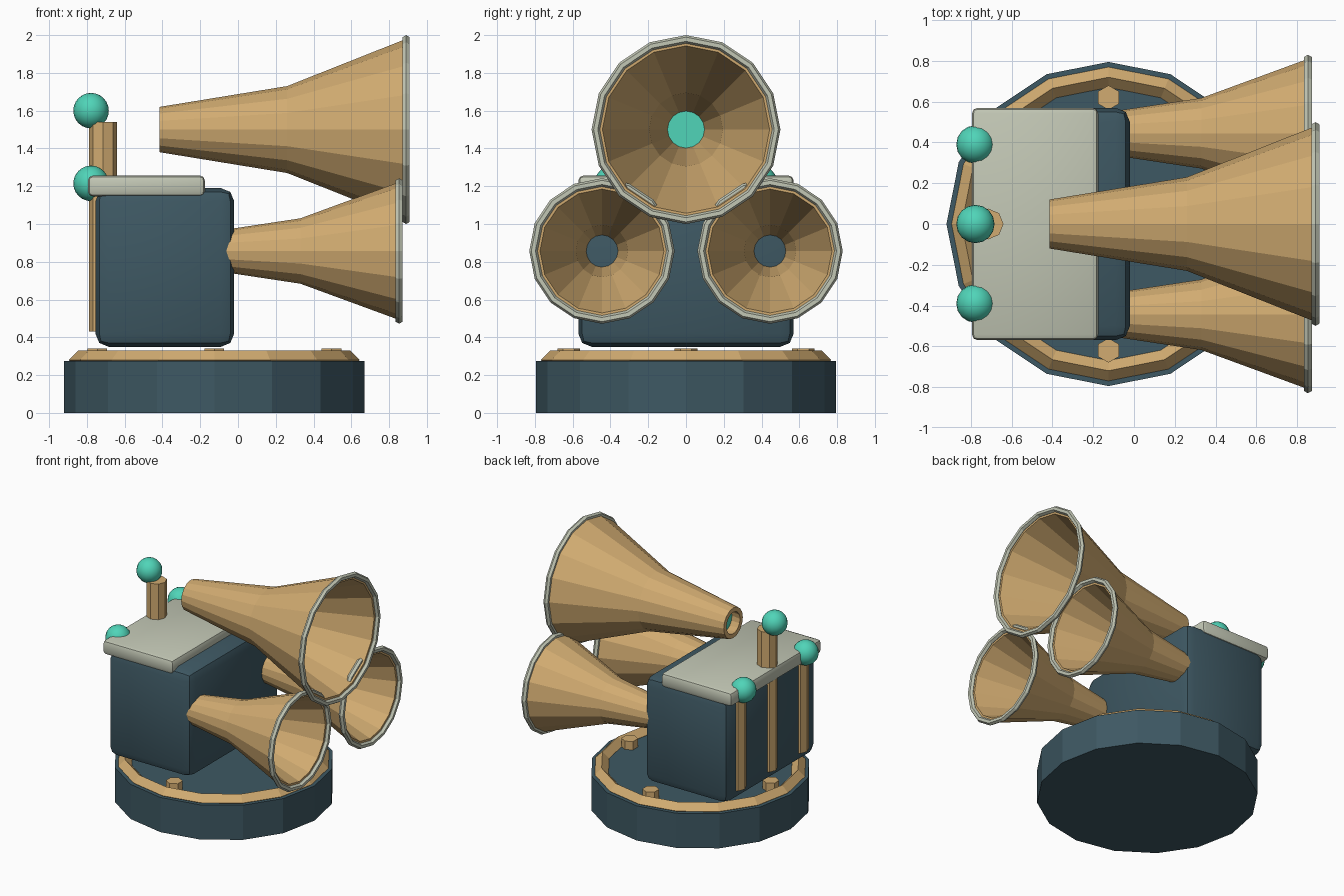
import bpy, bmesh, math
from mathutils import Matrix, Vector

cube = bpy.data.objects.get("Cube")
if cube:
    bpy.data.objects.remove(cube, do_unlink=True)


def material(name, rgb):
    m = bpy.data.materials.new(name)
    m.use_nodes = True
    col = (*rgb, 1)
    m.diffuse_color = col
    m.node_tree.nodes["Principled BSDF"].inputs["Base Color"].default_value = col
    return m


SLATE = material("dark slate blue", (0.048, 0.098, 0.125))
BRASS = material("warm brass", (0.64, 0.41, 0.165))
PALE = material("pale grey", (0.54, 0.57, 0.46))
TEAL = material("bright teal", (0.08, 0.66, 0.48))


def finish(name, bm, mat, smooth=None):
    bmesh.ops.recalc_face_normals(bm, faces=bm.faces)
    mesh = bpy.data.meshes.new(name)
    bm.to_mesh(mesh)
    bm.free()
    mesh.materials.append(mat)
    ob = bpy.data.objects.new(name, mesh)
    bpy.context.scene.collection.objects.link(ob)
    if smooth:
        bpy.ops.object.select_all(action='DESELECT')
        ob.select_set(True)
        bpy.context.view_layer.objects.active = ob
        bpy.ops.object.shade_smooth_by_angle(angle=math.radians(smooth))
    return ob


def lathe(name, profile, mat, sides, origin, axis="Z", closed=False, turn=0):
    """Spin (distance along axis, radius) points; open profiles get end caps."""
    bm = bmesh.new()
    rings = []
    for h, r in profile:
        ring = []
        for i in range(sides):
            a = 2 * math.pi * i / sides + turn
            u, v = r * math.cos(a), r * math.sin(a)
            p = (u, v, h) if axis == "Z" else (h, u, v)
            ring.append(bm.verts.new(Vector(p) + Vector(origin)))
        rings.append(ring)
    pairs = list(zip(rings, rings[1:]))
    if closed:
        pairs.append((rings[-1], rings[0]))
    else:
        bm.faces.new(rings[0])
        bm.faces.new(rings[-1])
    for a, b in pairs:
        for i in range(sides):
            j = (i + 1) % sides
            bm.faces.new((a[i], a[j], b[j], b[i]))
    return finish(name, bm, mat)


def hoop(name, major, minor, mat, origin, axis="Z", steps=4):
    profile = []
    for k in range(steps):
        a = 2 * math.pi * k / steps
        profile.append((minor * math.sin(a), major + minor * math.cos(a)))
    return lathe(name, profile, mat, 16, origin, axis, closed=True)


def rounded_box(name, low, high, bevel, mat):
    low, high = Vector(low), Vector(high)
    bm = bmesh.new()
    bmesh.ops.create_cube(bm, size=1, matrix=Matrix.Translation((low + high) / 2)
                          @ Matrix.Diagonal((*(high - low), 1)))
    bmesh.ops.bevel(bm, geom=bm.edges[:], offset=bevel, segments=2,
                    profile=0.5, affect='EDGES')
    return finish(name, bm, mat, smooth=40)


def ball(name, centre, radius):
    bm = bmesh.new()
    bmesh.ops.create_uvsphere(bm, u_segments=16, v_segments=12, radius=radius,
                              matrix=Matrix.Translation(centre))
    return finish(name, bm, TEAL, smooth=60)


def horn(name, stations, rim_x, rim_radius, y, z):
    """Flared tube with a wall, plus a pale rim around the mouth."""
    wall = 0.035
    inner = [(x, r - wall) for x, r in reversed(stations)]
    lathe(name, stations + inner, BRASS, 16, (0, y, z), "X", closed=True)
    hoop(name + "_rim", rim_radius, 0.022, PALE, (rim_x, y, z), "X", steps=6)


# Round base with its trim ring and four hex bolts
BASE_X = -0.125
lathe("base", [(0, 0.795), (0.275, 0.795)], SLATE, 16, (BASE_X, 0, 0))
hoop("base_trim_ring", 0.72, 0.05, BRASS, (BASE_X, 0, 0.28))
for i in range(4):
    a = i * math.pi / 2
    spot = (BASE_X + 0.62 * math.cos(a), 0.62 * math.sin(a), 0)
    lathe(f"base_bolt_{i + 1}", [(0.26, 0.06), (0.342, 0.06)], BRASS, 6, spot,
          turn=math.pi / 2)

# Cabinet and lid
rounded_box("cabinet", (-0.755, -0.57, 0.35), (-0.02, 0.57, 1.19), 0.07, SLATE)
rounded_box("lid", (-0.795, -0.57, 1.145), (-0.175, 0.57, 1.257), 0.028, PALE)

# Rear pipes capped with balls
for label, y, z in (("right", -0.39, 1.215), ("middle", 0, 1.6), ("left", 0.39, 1.215)):
    lathe(f"{label}_pipe", [(0.43, 0.075), (z - 0.06, 0.075)], BRASS, 8, (-0.715, y, 0))
    ball(f"{label}_pipe_ball", (-0.778, y, z), 0.094)

# Large upper horn with a plug in its throat
horn("upper_horn", [(-0.415, 0.12), (0.26, 0.23), (0.885, 0.478)], 0.89, 0.478, 0, 1.5)
lathe("upper_horn_plug", [(-0.335, 0.098), (-0.327, 0.098)], TEAL, 16, (0, 0, 1.5), "X")

# Pair of lower horns
for label, side in (("right", -1), ("left", 1)):
    horn(f"{label}_lower_horn", [(-0.12, 0.105), (0.33, 0.173), (0.848, 0.363)],
         0.853, 0.363, side * 0.445, 0.857)
